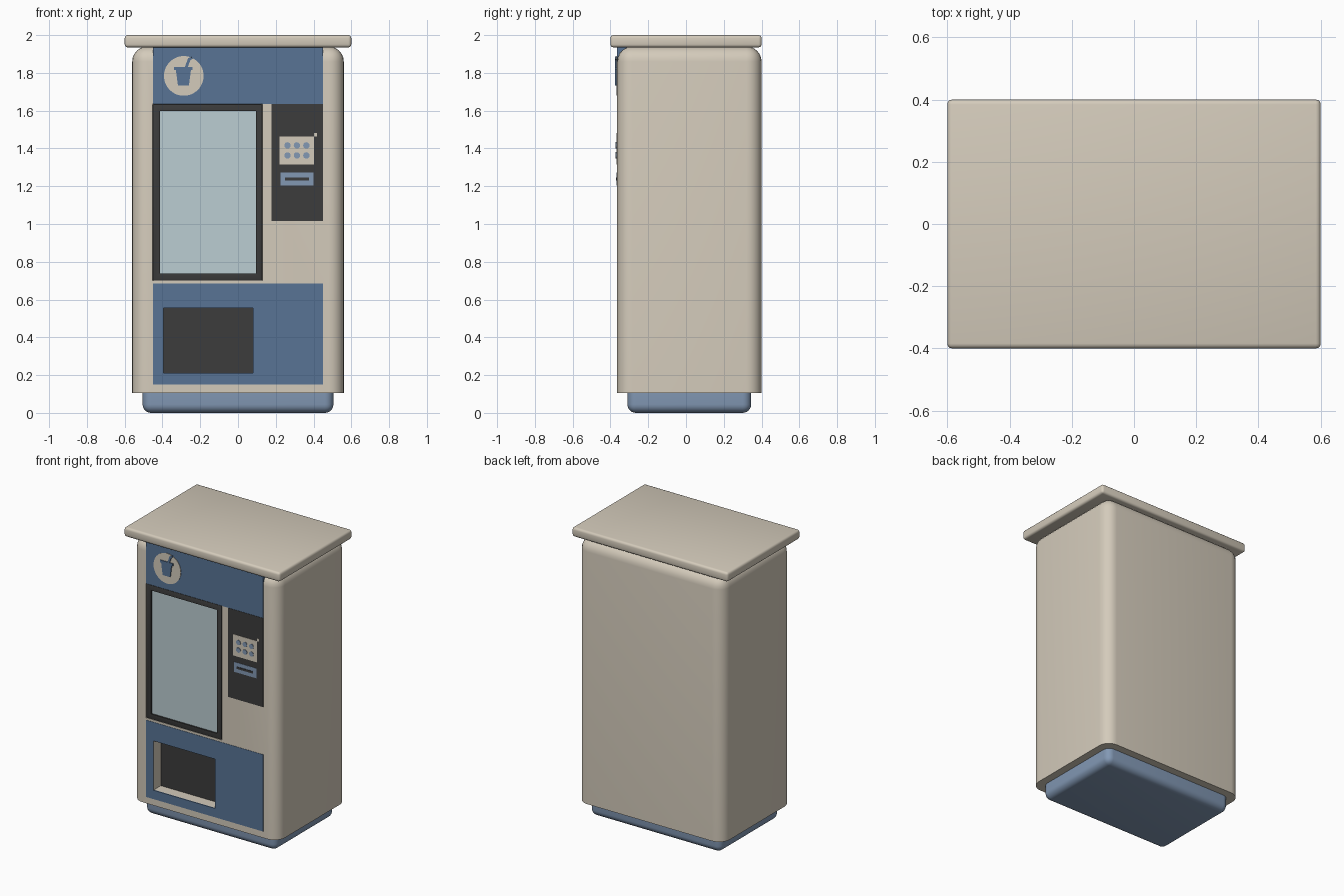
import bpy, bmesh, math

if "Cube" in bpy.data.objects:
    bpy.data.objects.remove(bpy.data.objects["Cube"])


def lin(c):
    c /= 255
    return c / 12.92 if c <= 0.04045 else ((c + 0.055) / 1.055) ** 2.4


def material(name, r, g, b):
    m = bpy.data.materials.new(name)
    m.diffuse_color = (lin(r), lin(g), lin(b), 1)
    m.use_nodes = True
    m.node_tree.nodes["Principled BSDF"].inputs["Base Color"].default_value = m.diffuse_color
    return m


CREAM = material("cream", 212, 203, 187)
BLUE = material("blue", 88, 116, 149)
PALE_BLUE = material("pale blue", 130, 152, 180)
DARK = material("charcoal", 60, 60, 60)
GLASS = material("glass", 187, 205, 210)
FRONT = -0.364  # y of the cabinet front


def finish(name, bm, mat, smooth=False):
    bmesh.ops.recalc_face_normals(bm, faces=bm.faces)
    me = bpy.data.meshes.new(name)
    bm.to_mesh(me)
    bm.free()
    me.materials.append(mat)
    ob = bpy.data.objects.new(name, me)
    bpy.context.collection.objects.link(ob)
    if smooth:
        bpy.ops.object.select_all(action='DESELECT')
        ob.select_set(True)
        bpy.context.view_layer.objects.active = ob
        bpy.ops.object.shade_smooth_by_angle(angle=math.radians(35))
    return ob


def box(name, x, y, z, mat, bevel=0, keep_sharp=None, segments=6):
    """Box from ranges; edges lying fully at height keep_sharp stay sharp."""
    bm = bmesh.new()
    bmesh.ops.create_cube(bm, size=1)
    for v in bm.verts:
        v.co = [r[0] + (c + 0.5) * (r[1] - r[0]) for c, r in zip(v.co, (x, y, z))]
    if bevel:
        edges = [e for e in bm.edges if keep_sharp is None or
                 any(abs(v.co.z - keep_sharp) > 1e-4 for v in e.verts)]
        bmesh.ops.bevel(bm, geom=edges, offset=bevel, segments=segments,
                        profile=0.5, affect='EDGES', clamp_overlap=True)
    return finish(name, bm, mat, bool(bevel))


def plate(name, points, y0, y1, mat):
    """Flat outline in x and z, extruded from y0 (front) to y1 (back)."""
    bm = bmesh.new()
    f = bm.faces.new([bm.verts.new((x, y0, z)) for x, z in points])
    r = bmesh.ops.extrude_face_region(bm, geom=[f])
    for v in r["geom"]:
        if isinstance(v, bmesh.types.BMVert):
            v.co.y = y1
    return finish(name, bm, mat)


def disc(name, cx, cz, r, y0, y1, mat, n=32):
    pts = [(cx + r * math.cos(2 * math.pi * i / n),
            cz + r * math.sin(2 * math.pi * i / n)) for i in range(n)]
    return plate(name, pts, y0, y1, mat)


def cut(ob, cutter):
    m = ob.modifiers.new("cut", 'BOOLEAN')
    m.operation = 'DIFFERENCE'
    m.solver = 'EXACT'
    m.object = cutter
    cutter.hide_render = True
    cutter.hide_viewport = True


# cabinet, plinth and roof
body = box("cabinet", (-0.56, 0.56), (FRONT, 0.40), (0.105, 1.94), CREAM, 0.08, 0.105)
box("plinth", (-0.505, 0.505), (-0.31, 0.345), (0, 0.11), PALE_BLUE, 0.045, 0.11)
box("roof", (-0.6, 0.6), (-0.4, 0.4), (1.935, 2.0), CREAM, 0.016, segments=3)

# blue front panels
box("top_panel", (-0.45, 0.45), (FRONT - 0.002, -0.26), (1.635, 1.937), BLUE)
lower = box("lower_panel", (-0.45, 0.45), (FRONT - 0.002, FRONT + 0.005), (0.15, 0.685), BLUE)

# delivery opening
hole = box("opening_cutter", (-0.395, 0.08), (-0.5, FRONT + 0.085), (0.212, 0.555), CREAM)
cut(body, hole)
cut(lower, hole)
box("delivery_flap", (-0.395, 0.08), (FRONT + 0.08, FRONT + 0.086), (0.212, 0.555), DARK)

# window with frame
recess = box("window_cutter", (-0.452, 0.13), (-0.5, FRONT + 0.025), (0.70, 1.634), DARK)
cut(body, recess)
frame = box("window_frame", (-0.452, 0.13), (FRONT - 0.002, FRONT + 0.025), (0.70, 1.634),
            DARK, 0.006, segments=2)
pane_hole = box("pane_cutter", (-0.412, 0.094), (-0.5, FRONT + 0.016), (0.737, 1.597), DARK)
cut(frame, pane_hole)
box("window_glass", (-0.412, 0.094), (FRONT + 0.008, FRONT + 0.017), (0.737, 1.597), GLASS)

# control panel
box("control_panel", (0.178, 0.45), (FRONT - 0.002, FRONT + 0.005), (1.015, 1.634), DARK)
box("keypad", (0.22, 0.403), (FRONT - 0.004, FRONT), (1.315, 1.463), CREAM)
box("keypad_tab", (0.403, 0.418), (FRONT - 0.004, FRONT), (1.463, 1.482), CREAM)
for i in range(3):
    for j in range(2):
        disc("button", 0.262 + 0.05 * i, 1.363 + 0.053 * j, 0.017,
             FRONT - 0.008, FRONT, PALE_BLUE, 20)
box("card_reader", (0.225, 0.40), (FRONT - 0.004, FRONT), (1.203, 1.272), PALE_BLUE)
box("card_slot", (0.25, 0.375), (FRONT - 0.007, FRONT), (1.23, 1.245), DARK)

# round sign with drink cup
disc("sign_disc", -0.287, 1.784, 0.105, FRONT - 0.005, FRONT, CREAM, 48)
cup = [(-0.338, 1.832), (-0.338, 1.815), (-0.329, 1.815), (-0.318, 1.733),
       (-0.26, 1.733), (-0.249, 1.815), (-0.24, 1.815), (-0.24, 1.832)]
plate("sign_cup", cup, FRONT - 0.011, FRONT - 0.003, BLUE)
straw = [(-0.282, 1.83), (-0.264, 1.878), (-0.244, 1.886), (-0.241, 1.873),
         (-0.252, 1.868), (-0.266, 1.83)]
plate("sign_straw", straw, FRONT - 0.011, FRONT - 0.003, BLUE)
